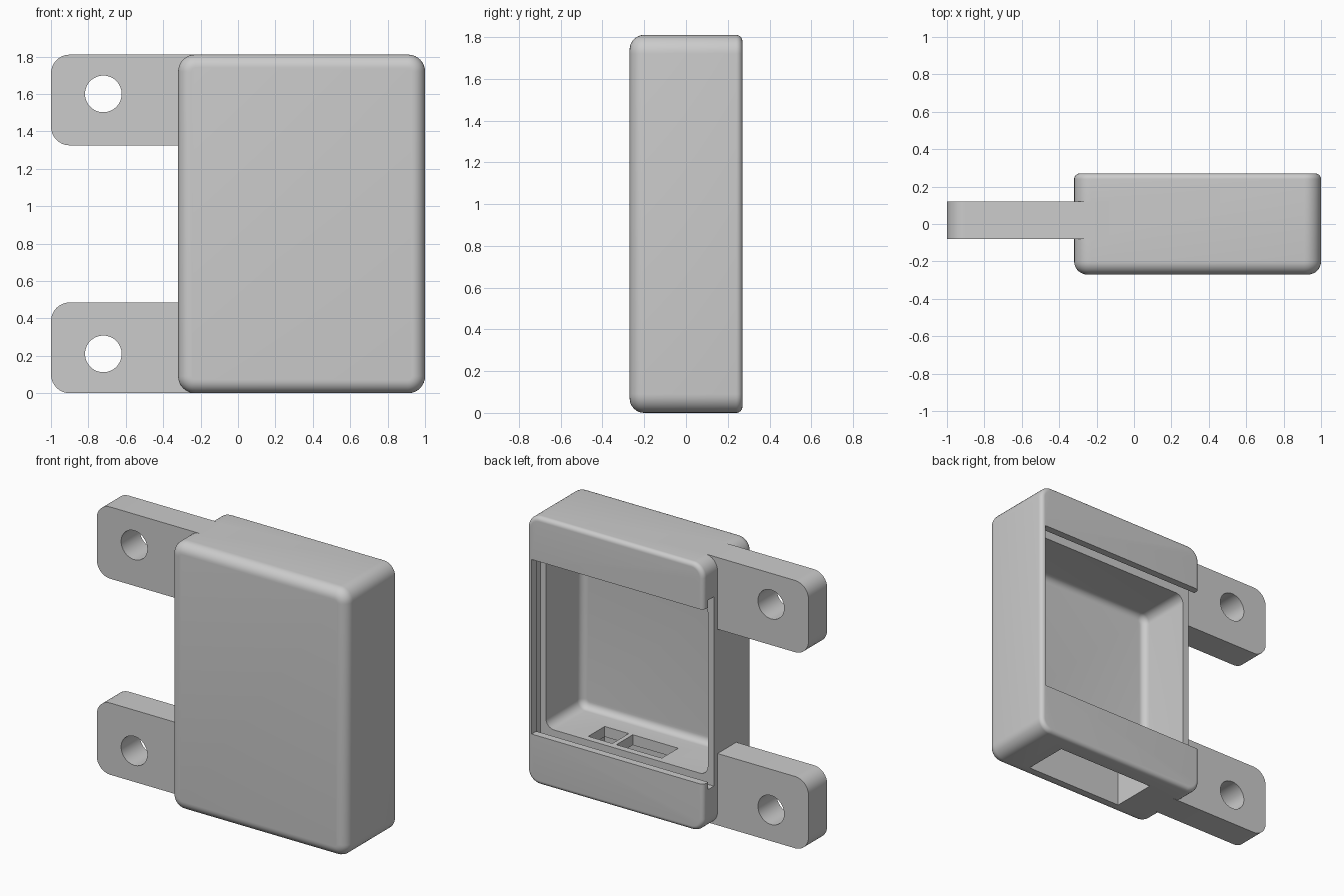
import bpy
import bmesh
from mathutils import Vector, Matrix
import math

default = bpy.data.objects.get("Cube")
if default:
    bpy.data.objects.remove(default, do_unlink=True)

grey = bpy.data.materials.new("plain_grey")
grey.use_nodes = True
colour = (0.6, 0.6, 0.6, 1)
grey.diffuse_color = colour
grey.node_tree.nodes["Principled BSDF"].inputs["Base Color"].default_value = colour


def along_y(e):
    a, b = (v.co for v in e.verts)
    return abs(a.x - b.x) < 1e-4 and abs(a.z - b.z) < 1e-4


def on_y(y):
    return lambda e: all(abs(v.co.y - y) < 1e-4 for v in e.verts)


def finish(name, bm):
    bmesh.ops.recalc_face_normals(bm, faces=bm.faces)
    mesh = bpy.data.meshes.new(name)
    bm.to_mesh(mesh)
    bm.free()
    mesh.materials.append(grey)
    obj = bpy.data.objects.new(name, mesh)
    bpy.context.collection.objects.link(obj)
    return obj


def box(name, x, y, z, rounds=()):
    """Box from axis ranges; rounds is a list of (edge rule, radius)."""
    bm = bmesh.new()
    bmesh.ops.create_cube(bm, size=1)
    for v in bm.verts:
        v.co = Vector([r[0] if c < 0 else r[1] for c, r in zip(v.co, (x, y, z))])
    for rule, radius in rounds:
        edges = [e for e in bm.edges if rule(e)]
        bmesh.ops.bevel(bm, geom=edges, offset=radius, segments=8,
                        profile=0.5, affect='EDGES')
    return finish(name, bm)


def combine(target, other, operation):
    mod = target.modifiers.new(operation.lower(), 'BOOLEAN')
    mod.operation = operation
    mod.solver = 'EXACT'
    mod.object = other
    bpy.context.view_layer.objects.active = target
    bpy.ops.object.modifier_apply(modifier=mod.name)
    bpy.data.objects.remove(other, do_unlink=True)


# Outer housing with soft front edges and tighter back edges
FRONT, BACK, TOP = -0.27, 0.27, 1.81
housing = box("housing", (-0.32, 1), (FRONT, BACK), (0, TOP),
              [(along_y, 0.09), (on_y(FRONT), 0.07), (on_y(BACK), 0.03)])

# Two mounting tabs, each with a screw hole
for low, high, hole_z in ((0, 0.485, 0.21), (1.325, TOP, 1.6)):
    tab = box("mounting_tab", (-1, -0.2), (-0.08, 0.12), (low, high),
              [(lambda e: along_y(e) and e.verts[0].co.x < -0.9, 0.1)])
    bm = bmesh.new()
    bmesh.ops.create_cone(bm, cap_ends=True, segments=48, radius1=0.098,
                          radius2=0.098, depth=1,
                          matrix=Matrix.Translation((-0.72, 0, hole_z))
                          @ Matrix.Rotation(math.pi / 2, 4, 'X'))
    combine(tab, finish("screw_hole", bm), 'DIFFERENCE')
    combine(housing, tab, 'UNION')

# Hollow inside, lid groove and lid window open to the tab side
cuts = [
    box("cavity", (-0.275, 0.935), (-0.22, 0.18), (0.34, 1.5),
        [(along_y, 0.06), (on_y(-0.22), 0.045)]),
    box("lid_groove", (-0.5, 0.975), (0.16, 0.22), (0.28, 1.56)),
    box("lid_window", (-0.5, 0.965), (0.2, 0.4), (0.33, 1.51)),
    # Connector pocket underneath, with two slots through to the cavity
    box("connector_pocket", (-0.01, 0.73), (-0.17, 0.145), (-0.2, 0.27)),
    box("small_slot", (0.47, 0.65), (-0.06, 0.115), (0.2, 0.4)),
    box("long_slot", (0.1, 0.44), (-0.06, 0.115), (0.2, 0.4)),
]
for cutter in cuts:
    combine(housing, cutter, 'DIFFERENCE')

bpy.ops.object.select_all(action='DESELECT')
housing.select_set(True)
bpy.context.view_layer.objects.active = housing
bpy.ops.object.shade_smooth_by_angle(angle=math.radians(30))
